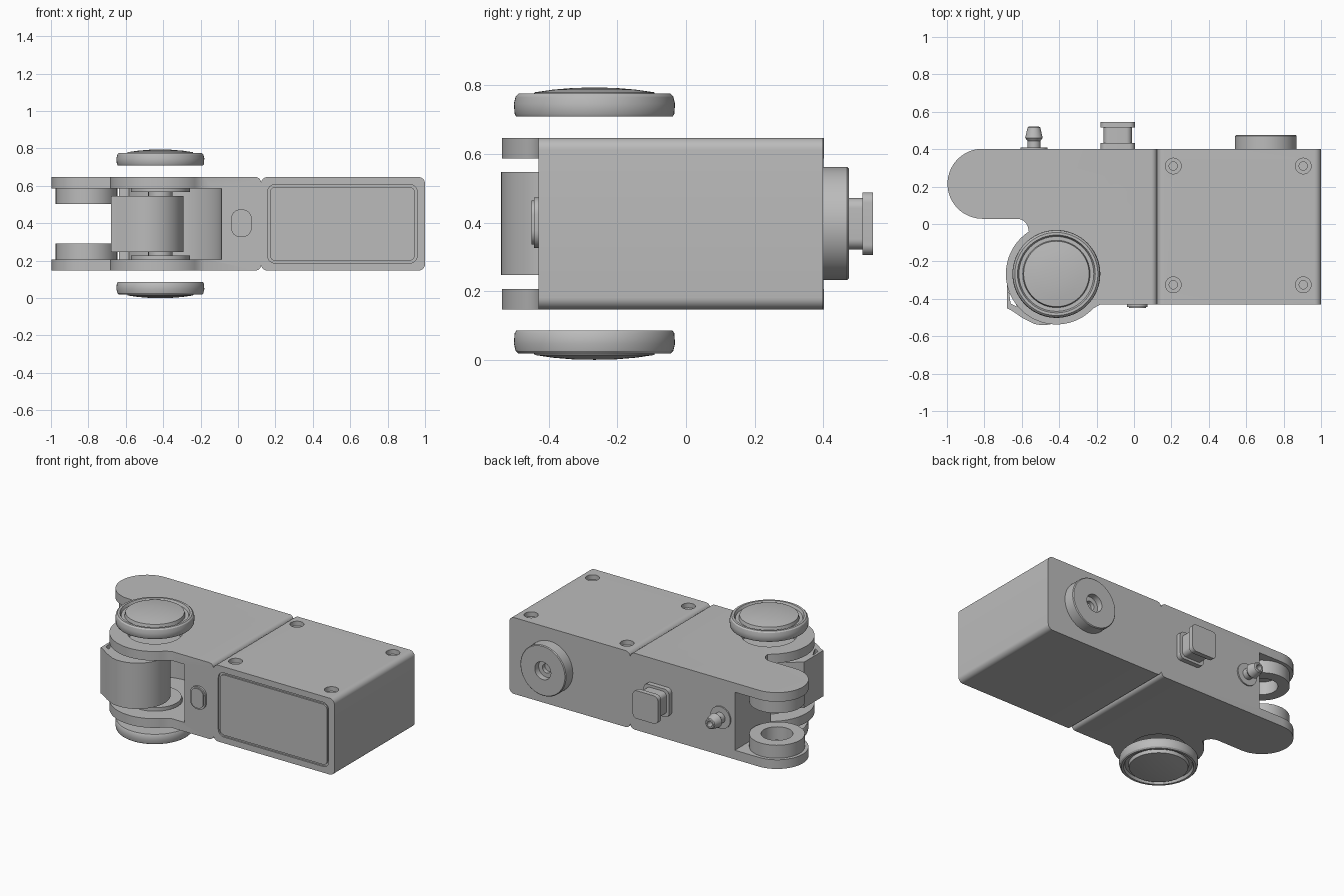
import bpy, bmesh
from math import sin, cos, pi, radians
from mathutils import Matrix, Vector

if "Cube" in bpy.data.objects:
    bpy.data.objects.remove(bpy.data.objects["Cube"])

grey = bpy.data.materials.new("plain_grey")
grey.use_nodes = True
colour = (0.5, 0.5, 0.5, 1)
grey.diffuse_color = colour
grey.node_tree.nodes["Principled BSDF"].inputs["Base Color"].default_value = colour

MID = 0.397            # mid height of the model
HALF = 0.25            # half height of the body
GAP = 0.19             # half height of the space between the two arms
DIAL = (-0.415, -0.267)
LOBE = (-0.81, 0.215)
SEAM = 0.123


def finish(name, bm):
    bmesh.ops.recalc_face_normals(bm, faces=bm.faces)
    mesh = bpy.data.meshes.new(name)
    bm.to_mesh(mesh)
    bm.free()
    mesh.materials.append(grey)
    ob = bpy.data.objects.new(name, mesh)
    bpy.context.scene.collection.objects.link(ob)
    return ob


def arc(c, r, a0, a1, n=24):
    angles = [radians(a0 + (a1 - a0) * i / n) for i in range(n + 1)]
    return [(c[0] + r * cos(a), c[1] + r * sin(a)) for a in angles]


def round_rect(cx, cy, w, h, r):
    pts = []
    for i, (sx, sy) in enumerate([(1, 1), (-1, 1), (-1, -1), (1, -1)]):
        c = (cx + sx * (w / 2 - r), cy + sy * (h / 2 - r))
        pts += arc(c, r, 90 * i, 90 * i + 90, 8)
    return pts


def prism(name, pts, lo, hi, axis="Z", bevel=0, edge_test=None):
    """Extrude an outline along z, or an x-z outline along y."""
    place = (lambda u, v, t: (u, v, t)) if axis == "Z" else (lambda u, v, t: (u, t, v))
    bm = bmesh.new()
    face = bm.faces.new([bm.verts.new(place(u, v, lo)) for u, v in pts])
    out = bmesh.ops.extrude_face_region(bm, geom=[face])
    shift = Vector(place(0, 0, hi - lo))
    bmesh.ops.translate(bm, vec=shift, verts=[g for g in out["geom"] if isinstance(g, bmesh.types.BMVert)])
    if bevel:
        edges = [e for e in bm.edges if edge_test(*e.verts)]
        bmesh.ops.bevel(bm, geom=edges, offset=bevel, segments=6, profile=0.5, affect="EDGES")
    return finish(name, bm)


def lathe(name, profile, at, axis="Z", flip=False, steps=64):
    """Turn a (radius, height) profile about z, or about the +y axis."""
    bm = bmesh.new()
    vs = [bm.verts.new((r, 0, h)) for r, h in profile]
    es = [bm.edges.new(p) for p in zip(vs, vs[1:])]
    bmesh.ops.spin(bm, geom=vs + es, cent=(0, 0, 0), axis=(0, 0, 1), angle=2 * pi, steps=steps)
    bmesh.ops.remove_doubles(bm, verts=bm.verts, dist=1e-5)
    m = Matrix.Translation(at)
    if axis == "Y":
        m = m @ Matrix.Rotation(-pi / 2, 4, "X")
    if flip:
        m = m @ Matrix.Rotation(pi, 4, "X")
    bmesh.ops.transform(bm, matrix=m, verts=bm.verts)
    return finish(name, bm)


def disc(name, r, lo, hi, at, axis="Z"):
    return lathe(name, [(0, lo), (r, lo), (r, hi), (0, hi)], at, axis)


def cut(ob, *cutters):
    for c in cutters:
        mod = ob.modifiers.new("cut", "BOOLEAN")
        mod.object, mod.operation, mod.solver = c, "DIFFERENCE", "EXACT"
        bpy.context.view_layer.update()
        graph = bpy.context.evaluated_depsgraph_get()
        mesh = bpy.data.meshes.new_from_object(ob.evaluated_get(graph))
        ob.modifiers.clear()
        ob.data = mesh
        bpy.data.objects.remove(c)


def box_pts(x0, x1, y0, y1):
    return [(x0, y0), (x1, y0), (x1, y1), (x0, y1)]


# Main box with rounded long edges
main = prism("main_box", round_rect((SEAM + 1) / 2, MID, 1 - SEAM, 2 * HALF, 0.035), -0.43, 0.4, "Y")
cut(main, *[lathe("screw_cutter", [(0, -0.09), (0.022, -0.09), (0.022, -0.03), (0.042, -0.03), (0.042, 0.02), (0, 0.02)],
                  (x, y, MID + HALF), steps=32) for x in (0.21, 0.905) for y in (0.31, -0.325)])

# Thin groove that frames the front panel
groove = prism("groove_cutter", round_rect(0.558, MID, 0.8, 0.42, 0.04), -0.5, -0.42, "Y")
cut(groove, prism("groove_core", round_rect(0.558, MID, 0.775, 0.395, 0.03), -0.6, -0.3, "Y"))
cut(main, groove)

# Bracket: lobed outline with an open middle that leaves two arms
outline = [(SEAM, 0.4)] + arc(LOBE, 0.187, 90, 270, 32)
outline += arc((-0.625, -0.032), 0.06, 90, 10, 8)
outline += arc(DIAL, 0.27, 123, 317, 48)
outline += [(-0.18, -0.43), (SEAM, -0.43)]
bracket = prism("bracket", outline, MID - HALF, MID + HALF, bevel=0.03,
                edge_test=lambda a, b: all(abs(v.co.x - SEAM) < 1e-4 for v in (a, b)) and abs(a.co.z - b.co.z) < 1e-4)
lo, hi = MID - GAP, MID + GAP
cut(bracket,
    prism("lobe_space", box_pts(-1.1, -0.635, -0.7, 0.5), lo, hi),
    prism("dial_space", arc(DIAL, 0.325, 0, 354, 59), lo, hi),
    prism("front_space", box_pts(-0.42, -0.087, -0.7, -0.267), lo, hi),
    disc("pin_hole", 0.165, -1, 1, (*DIAL, MID)))

# Parts repeated above and below the middle
for side, flip in (("upper", False), ("lower", True)):
    s = -1 if flip else 1
    lathe(side + "_wheel",
          [(0, 0.312), (0.228, 0.312), (0.233, 0.32), (0.235, 0.35), (0.23, 0.371), (0.222, 0.379),
           (0.208, 0.379), (0.2, 0.362), (0.18, 0.362), (0.175, 0.383), (0.12, 0.391), (0.06, 0.396), (0, 0.397)],
          (*DIAL, MID), flip=flip)
    lathe(side + "_lobe_ring",
          [(0.095, 0.105), (0.165, 0.105), (0.165, 0.2), (0.095, 0.2), (0.095, 0.105)],
          (*LOBE, MID), flip=flip)
    disc(side + "_washer", 0.158, 0.17 * s, 0.2 * s, (*DIAL, MID))
disc("hinge_pin", 0.065, -0.18, 0.18, (*DIAL, MID))

# Thumb lever with a slot beside its tip
lever = prism("thumb_lever",
              [(-0.68, -0.25), (-0.68, -0.45), (-0.655, -0.462), (-0.6, -0.5)]
              + arc((-0.485, -0.345), 0.195, 255, 450, 40) + [(-0.6, -0.19)],
              MID - 0.15, MID + 0.15)
cut(lever, prism("slot_cutter", [(-0.668, -0.36), (-0.66, -0.425), (-0.625, -0.443), (-0.645, -0.4)], 0, 1))

# Oval button on the front
prism("front_button_rim", round_rect(0.018, MID + 0.003, 0.11, 0.148, 0.05), -0.443, -0.42, "Y")
prism("front_button", round_rect(0.018, MID + 0.003, 0.09, 0.128, 0.042), -0.45, -0.43, "Y")

# Round knob on the back with a stepped hole
lathe("back_knob", [(0, 0.01), (0.03, 0.01), (0.03, 0.035), (0.058, 0.035), (0.058, 0.075), (0.16, 0.075),
                    (0.165, 0.07), (0.165, -0.01), (0, -0.01)], (0.705, 0.4, MID), "Y")

# Square strap peg on the back
for part, size, y0, y1 in (("base", 0.183, 0.39, 0.432), ("neck", 0.15, 0.42, 0.53), ("cap", 0.183, 0.515, 0.546)):
    prism("peg_" + part, round_rect(-0.087, MID, size, size, 0.03), y0, y1, "Y")

# Barbed hose nipple on the back
lathe("hose_nipple", [(0, -0.01), (0.072, -0.01), (0.072, 0.01), (0.035, 0.01), (0.035, 0.045), (0.047, 0.06),
                      (0.034, 0.115), (0.028, 0.12), (0.018, 0.12), (0.018, 0.03), (0, 0.03)],
      (-0.535, 0.4, MID), "Y", steps=32)

# Smooth shading with crisp edges
for ob in bpy.context.scene.objects:
    ob.select_set(ob.type == "MESH")
bpy.context.view_layer.objects.active = main
bpy.ops.object.shade_smooth_by_angle(angle=radians(30))
